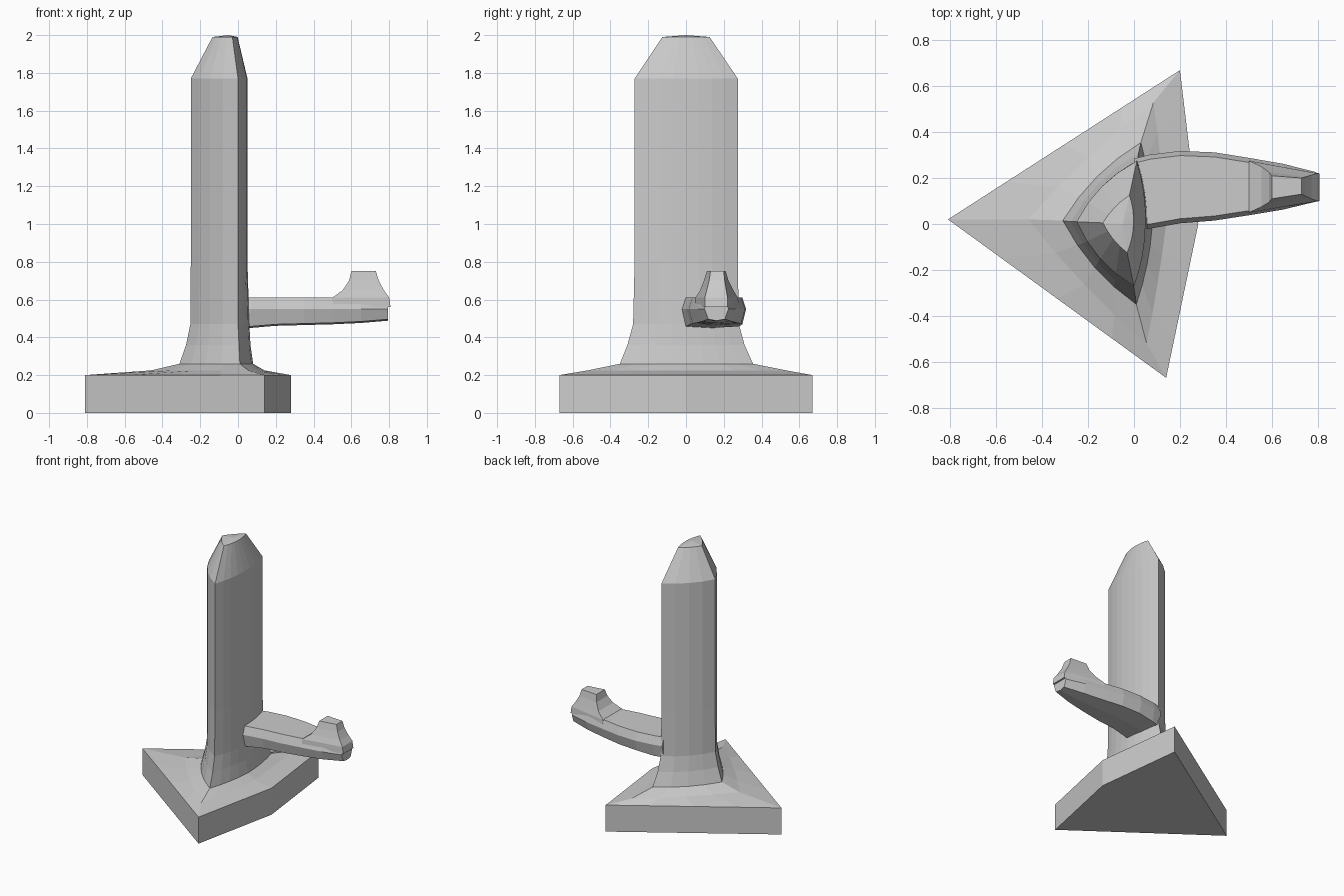
import bpy, bmesh
from mathutils import Vector

if "Cube" in bpy.data.objects:
    bpy.data.objects.remove(bpy.data.objects["Cube"])


def loft(name, rings, tip=None):
    """Skin a closed solid through rings of equal length; optional apex over the last ring."""
    bm = bmesh.new()
    vs = [[bm.verts.new(p) for p in r] for r in rings]
    n = len(rings[0])
    for a, b in zip(vs, vs[1:]):
        for i in range(n):
            j = (i + 1) % n
            bm.faces.new((a[i], a[j], b[j], b[i]))
    bm.faces.new(vs[0][::-1])
    if tip:
        t = bm.verts.new(tip)
        for i in range(n):
            bm.faces.new((vs[-1][i], vs[-1][(i + 1) % n], t))
    else:
        bm.faces.new(vs[-1])
    bmesh.ops.recalc_face_normals(bm, faces=bm.faces)
    me = bpy.data.meshes.new(name)
    bm.to_mesh(me)
    bm.free()
    ob = bpy.data.objects.new(name, me)
    bpy.context.collection.objects.link(ob)
    return ob


def kite(z, left, front, right, back, bulge=(0, 0), n=4):
    """Four-cornered section; left and right pairs of sides bow outward by bulge."""
    c = [Vector(p) for p in (left, front, right, back)]
    pts = []
    for k in range(4):
        a, b = c[k], c[(k + 1) % 4]
        d = (b - a).normalized()
        out = Vector((d.y, -d.x)) * bulge[k in (1, 2)]
        for i in range(n):
            t = i / n
            p = a.lerp(b, t) + out * (4 * t * (1 - t))
            pts.append((p.x, p.y, z))
    return pts


# Base slab
plan = ((-.81, .02), (.14, -.67), (.28, 0), (.20, .67))
loft("base", [kite(0, *plan), kite(.2, *plan)])

# Pillar with flared foot and tapered top
sections = [
    (.20, *plan, (0, 0)),
    (.225, (-.46, .02), (.055, -.52), (.14, 0), (.085, .53), (.02, .005)),
    (.26, (-.31, .015), (.01, -.35), (.08, 0), (.03, .355), (.03, .012)),
    (.36, (-.275, .01), (.005, -.31), (.066, 0), (.02, .31), (.03, .012)),
    (.47, (-.252, .01), (0, -.28), (.06, 0), (.015, .28), (.03, .012)),
    (.80, (-.25, .01), (0, -.272), (.05, 0), (.012, .274), (.03, .012)),
    (1.77, (-.25, .01), (0, -.272), (.05, 0), (.012, .274), (.03, .012)),
    (1.99, (-.135, .005), (-.03, -.125), (-.002, 0), (-.02, .125), (.01, .006)),
]
loft("pillar", [kite(*s) for s in sections], (-.05, 0, 2))

# Arm: hexagonal section swept along x (x, y low, y high, bottom z)
stations = [(0, -.025, .285, .45), (.07, -.02, .302, .45), (.2, .003, .318, .461),
            (.35, .015, .312, .465), (.5, .038, .288, .469),
            (.65, .063, .262, .476), (.795, .098, .225, .488)]


def arm_ring(x, lo, hi, zb):
    i = .02
    return [(x, lo + i, .61), (x, lo, .55), (x, lo + i, zb + .008),
            (x, (lo + hi) / 2, zb), (x, hi - i, zb + .008), (x, hi, .55), (x, hi - i, .61)]


arm = loft("arm", [arm_ring(*s) for s in stations])

# Knob on the end of the arm (z, left x, its y range, right x, its y range)
levels = [(.56, .50, .045, .28, .808, .10, .22), (.61, .50, .05, .275, .80, .10, .22),
          (.65, .555, .075, .25, .772, .11, .213), (.70, .588, .095, .225, .745, .122, .205),
          (.75, .60, .11, .21, .73, .13, .20)]
loft("knob", [[(a, lo, z), (b, lo2, z), (b, hi2, z), (a, hi, z)]
              for z, a, lo, hi, b, lo2, hi2 in levels])
